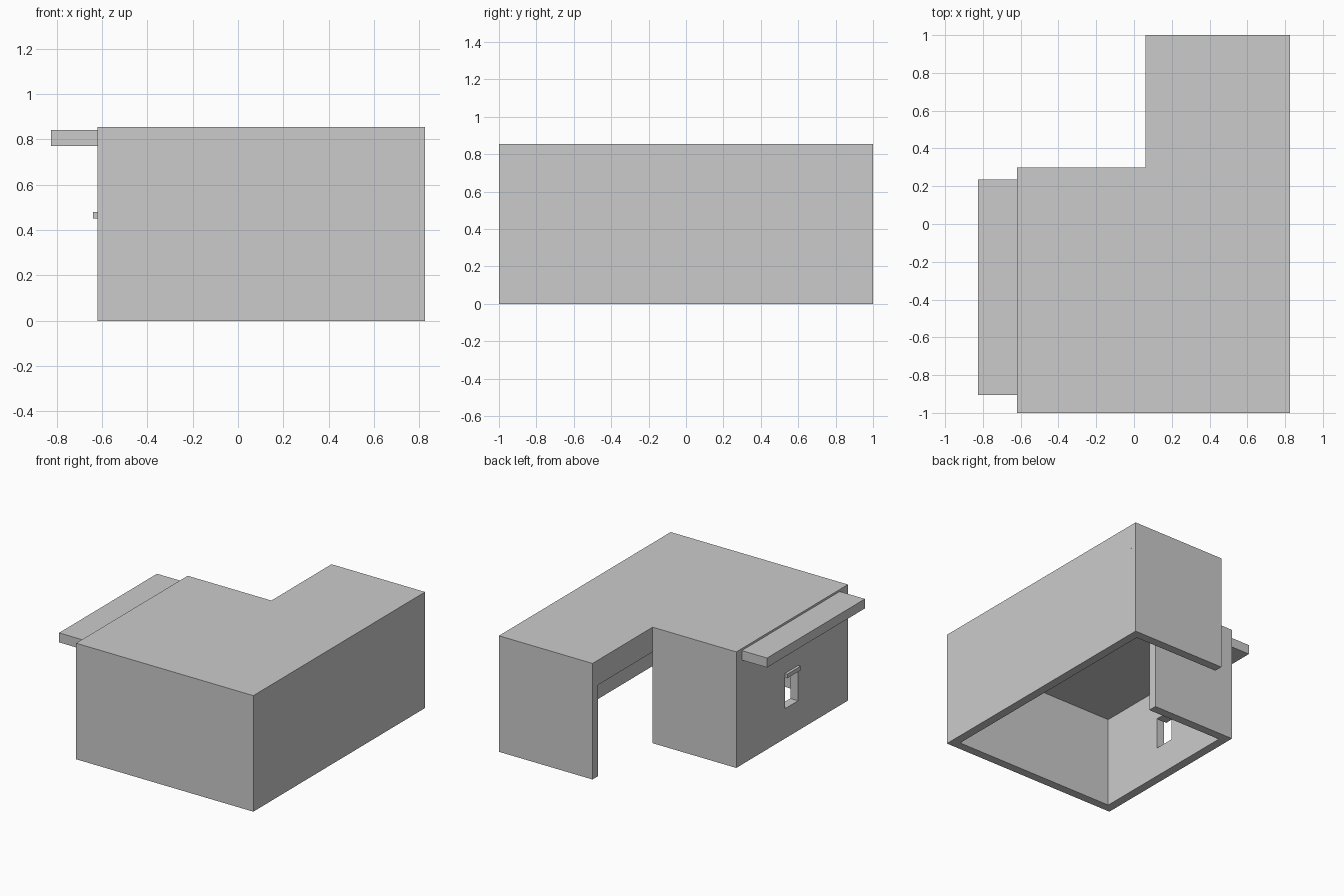
import bpy
import bmesh

cube = bpy.data.objects.get("Cube")
if cube:
    bpy.data.objects.remove(cube, do_unlink=True)

grey = bpy.data.materials.new("plain grey")
grey.use_nodes = True
COLOUR = (0.6, 0.6, 0.6, 1)
grey.diffuse_color = COLOUR
grey.node_tree.nodes["Principled BSDF"].inputs["Base Color"].default_value = COLOUR


def prism(name, outline, bottom, top):
    """Extrude a flat outline upwards into a solid."""
    bm = bmesh.new()
    base = bm.faces.new([bm.verts.new((x, y, bottom)) for x, y in outline])
    result = bmesh.ops.extrude_face_region(bm, geom=[base], use_keep_orig=True)
    for item in result["geom"]:
        if isinstance(item, bmesh.types.BMVert):
            item.co.z = top
    bmesh.ops.recalc_face_normals(bm, faces=bm.faces)
    mesh = bpy.data.meshes.new(name)
    bm.to_mesh(mesh)
    bm.free()
    mesh.materials.append(grey)
    obj = bpy.data.objects.new(name, mesh)
    bpy.context.collection.objects.link(obj)
    return obj


def box(name, x0, x1, y0, y1, z0, z1):
    return prism(name, [(x0, y0), (x1, y0), (x1, y1), (x0, y1)], z0, z1)


# Main dimensions of the L-shaped building
LEFT, RIGHT, NOTCH_X = -0.62, 0.825, 0.062
FRONT, BACK, NOTCH_Y = -1.0, 1.0, 0.3
WALL, CEILING, TOP = 0.064, 0.672, 0.855

# Thick flat roof
prism("roof", [(LEFT, FRONT), (RIGHT, FRONT), (RIGHT, BACK),
               (NOTCH_X, BACK), (NOTCH_X, NOTCH_Y), (LEFT, NOTCH_Y)], CEILING, TOP)

# Continuous wall, open along the side of the back wing
outer = [(NOTCH_X, NOTCH_Y), (LEFT, NOTCH_Y), (LEFT, FRONT),
         (RIGHT, FRONT), (RIGHT, BACK), (NOTCH_X, BACK)]
inner = [(NOTCH_X, BACK - WALL), (RIGHT - WALL, BACK - WALL),
         (RIGHT - WALL, FRONT + WALL), (LEFT + WALL, FRONT + WALL),
         (LEFT + WALL, NOTCH_Y - WALL), (NOTCH_X, NOTCH_Y - WALL)]
walls = prism("walls", outer + inner, 0, CEILING)

# Window opening
W0, W1, SILL, HEAD = -0.42, -0.265, 0.22, 0.45
cutter = box("window_cutter", LEFT - 0.1, LEFT + WALL + 0.1, W0, W1, SILL, HEAD)
cutter.hide_render = True
cut = walls.modifiers.new("window", "BOOLEAN")
cut.operation = "DIFFERENCE"
cut.solver = "EXACT"
cut.object = cutter
bpy.context.view_layer.objects.active = walls
bpy.ops.object.modifier_apply(modifier=cut.name)
bpy.data.objects.remove(cutter, do_unlink=True)

# Small ledge over the window and the long canopy
box("window_ledge", LEFT - 0.02, LEFT, W0, W1, HEAD, HEAD + 0.03)
box("canopy", -0.825, LEFT, -0.905, 0.235, 0.77, 0.84)
